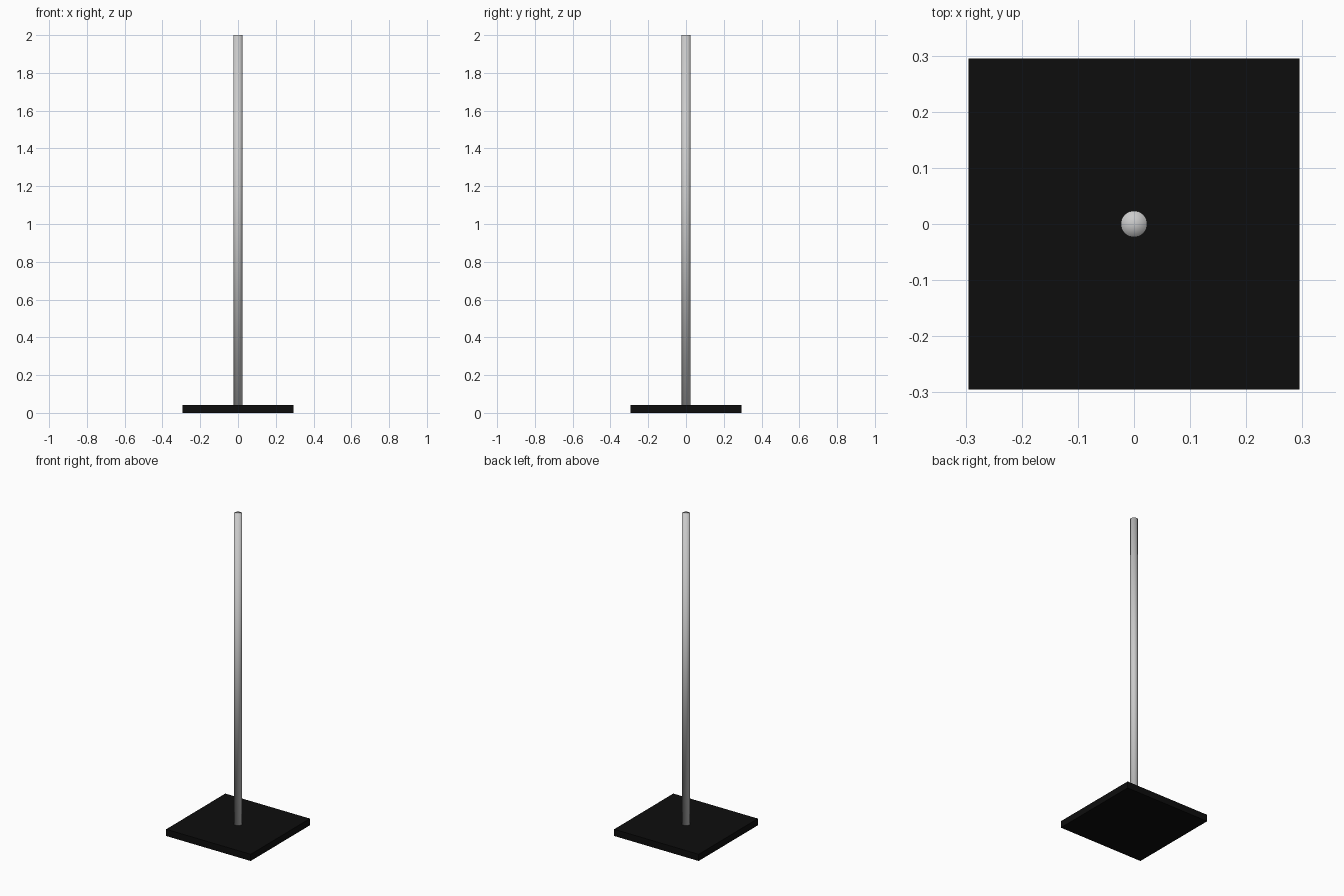
import bpy

if "Cube" in bpy.data.objects:
    bpy.data.objects.remove(bpy.data.objects["Cube"])

BASE_W, BASE_H = 0.59, 0.042
POLE_R, TOP = 0.0235, 2.0

# Square base plate
bpy.ops.mesh.primitive_cube_add(size=1, location=(0, 0, BASE_H / 2))
base = bpy.context.object
base.name = "base_plate"
base.scale = (BASE_W, BASE_W, BASE_H)
bpy.ops.object.transform_apply(location=False, rotation=False, scale=True)
black = bpy.data.materials.new("black")
black.diffuse_color = (0.004, 0.004, 0.004, 1)
black.use_nodes = True
black.node_tree.nodes["Principled BSDF"].inputs["Base Color"].default_value = black.diffuse_color
base.data.materials.append(black)

# Upright pole, fully smooth including the flat cap
bottom = BASE_H - 0.002
bpy.ops.mesh.primitive_cylinder_add(
    vertices=32, radius=POLE_R, depth=TOP - bottom,
    end_fill_type='TRIFAN', location=(0, 0, (TOP + bottom) / 2))
pole = bpy.context.object
pole.name = "pole"
bpy.ops.object.shade_smooth()
